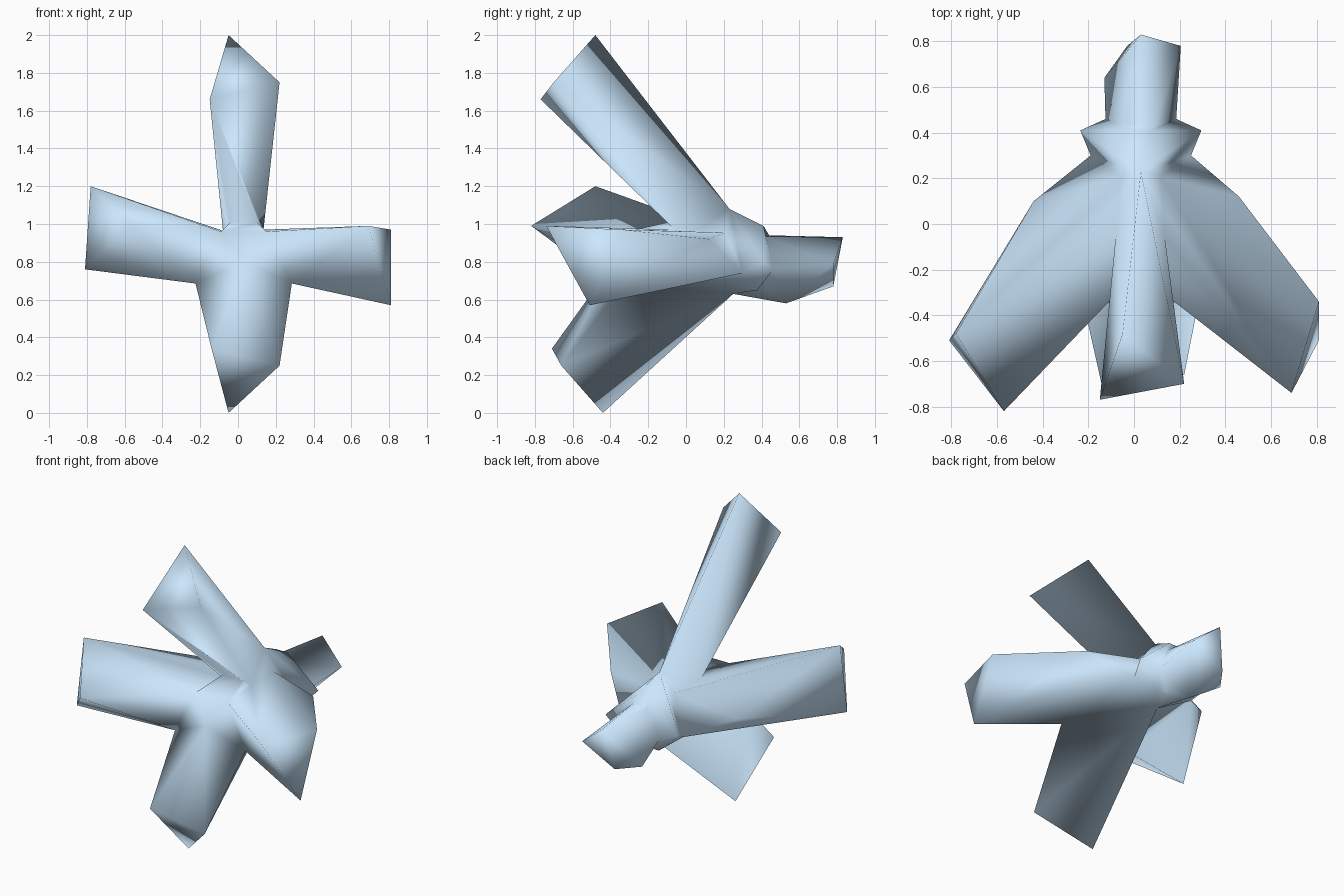
import bpy, bmesh
from mathutils import Vector

if "Cube" in bpy.data.objects:
    bpy.data.objects.remove(bpy.data.objects["Cube"])

MID = 0.03  # the joint's own mirror plane


def pair(dx, y, z):
    """Left and right points mirrored about the joint's middle."""
    return Vector((MID - dx, y, z)), Vector((MID + dx, y, z))


def mid(y, z):
    return Vector((MID, y, z))


def hull(name, points):
    """Closed convex solid around a few corner points."""
    bm = bmesh.new()
    for p in points:
        bm.verts.new(p)
    res = bmesh.ops.convex_hull(bm, input=bm.verts)
    junk = [g for g in res["geom_interior"] if isinstance(g, bmesh.types.BMVert)]
    if junk:
        bmesh.ops.delete(bm, geom=junk, context='VERTS')
    bmesh.ops.recalc_face_normals(bm, faces=bm.faces)
    me = bpy.data.meshes.new(name)
    bm.to_mesh(me)
    bm.free()
    ob = bpy.data.objects.new(name, me)
    bpy.context.collection.objects.link(ob)
    return ob


# Landmarks of the joint, shared by all arms
brow = pair(0.12, -0.32, 0.96)
hip = pair(0.255, -0.33, 0.685)
chest = mid(-0.38, 0.8)
saddle = pair(0.105, -0.06, 0.97)
flank = pair(0.22, 0.3, 0.74)
ridge, belly, core = mid(0.23, 1.08), mid(0.25, 0.63), mid(0.1, 0.82)
crown = pair(0.09, 0.21, 0.96)
notch = pair(0.155, 0.46, 0.76)

# Central joint
hub = hull("five_armed_joint", [*brow, *hip, chest, *saddle, *flank, ridge, belly])

# Triangular arms (end triangle, then root), collar and rear stub
arms = [
    hull("upper_arm", [(-0.05, -0.48, 2.0), (-0.15, -0.77, 1.66), (0.22, -0.70, 1.75),
                       *saddle, ridge, core]),
    hull("lower_arm", [(-0.05, -0.44, 0.0), (-0.14, -0.71, 0.34), (0.22, -0.66, 0.25),
                       *hip, chest, belly, core]),
    hull("left_arm", [(-0.78, -0.48, 1.2), (-0.57, -0.82, 0.99), (-0.81, -0.51, 0.76),
                      (-0.44, 0.1, 0.85), brow[0], hip[0], flank[0], crown[0], core]),
    hull("right_arm", [(0.81, -0.34, 0.97), (0.69, -0.74, 0.99), (0.81, -0.51, 0.57),
                       (0.46, 0.12, 0.92), brow[1], hip[1], flank[1], crown[1], core]),
    hull("collar", [*pair(0.265, 0.41, 0.8), *pair(0.04, 0.41, 0.99), *pair(0.1, 0.38, 0.65),
                    *notch, *flank, ridge, belly]),
    hull("rear_stub", [(0.03, 0.83, 0.93), (0.205, 0.78, 0.79), (-0.03, 0.78, 0.67),
                       (-0.13, 0.64, 0.66), (0.02, 0.53, 0.58),
                       *notch, *pair(0.06, 0.44, 0.94), belly, core]),
]

# Fuse everything into one skin
for arm in arms:
    mod = hub.modifiers.new("fuse_" + arm.name, 'BOOLEAN')
    mod.operation = 'UNION'
    mod.solver = 'EXACT'
    mod.object = arm
dg = bpy.context.evaluated_depsgraph_get()
fused = bpy.data.meshes.new_from_object(hub.evaluated_get(dg))
hub.modifiers.clear()
hub.data = fused
for arm in arms:
    bpy.data.objects.remove(arm)

# Tidy slivers and shade smooth
bm = bmesh.new()
bm.from_mesh(fused)
bmesh.ops.remove_doubles(bm, verts=bm.verts, dist=0.02)
bmesh.ops.triangulate(bm, faces=bm.faces)
bmesh.ops.recalc_face_normals(bm, faces=bm.faces)
for f in bm.faces:
    f.smooth = True
bm.to_mesh(fused)
bm.free()

# Light blue finish
blue = bpy.data.materials.new("light_blue")
blue.diffuse_color = (0.60, 0.80, 0.98, 1.0)
blue.use_nodes = True
blue.node_tree.nodes["Principled BSDF"].inputs["Base Color"].default_value = blue.diffuse_color
fused.materials.clear()
fused.materials.append(blue)
